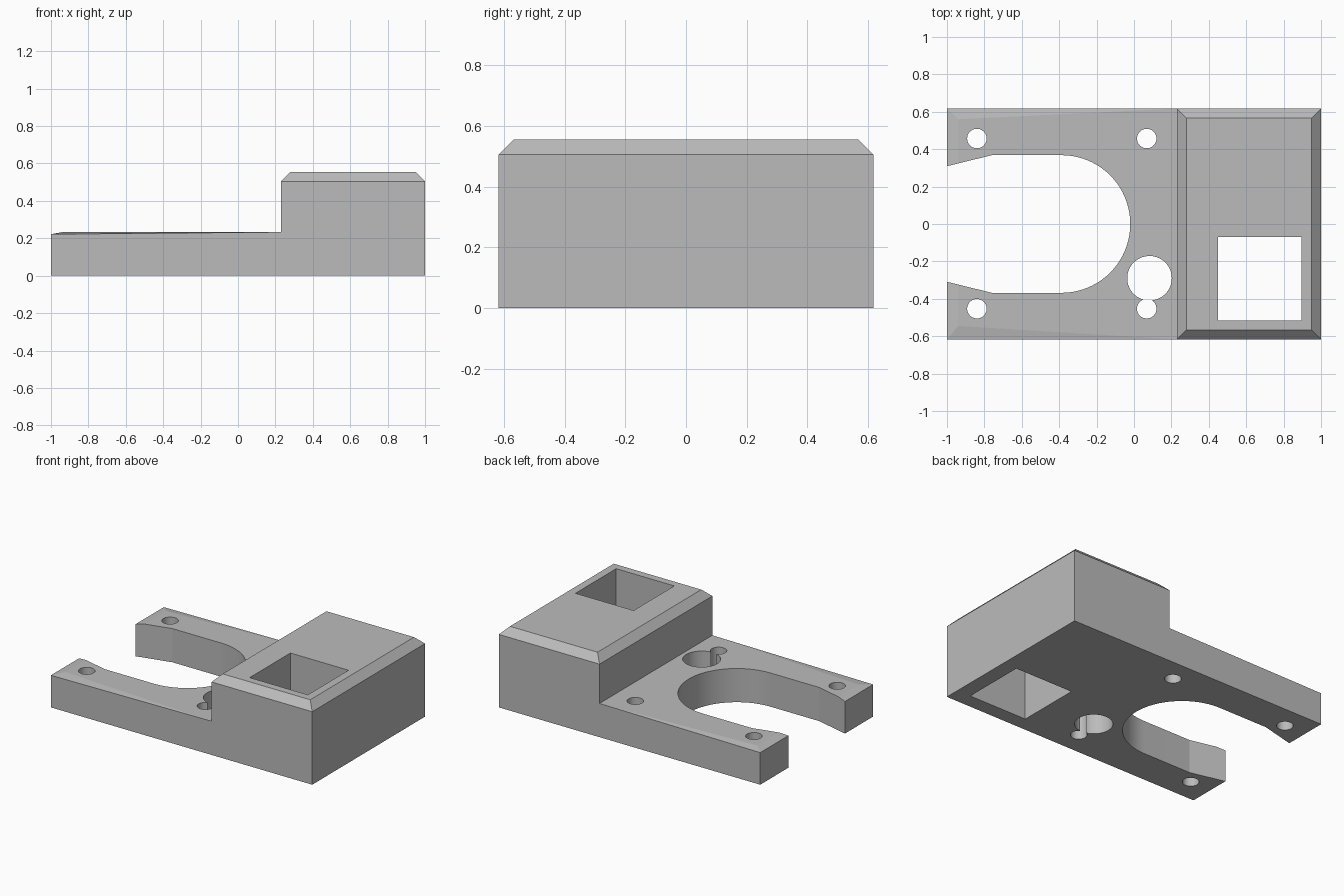
import bpy, bmesh, math

scene = bpy.context.scene
if "Cube" in bpy.data.objects:
    bpy.data.objects.remove(bpy.data.objects["Cube"], do_unlink=True)

HALF_W = 0.617
TOP = 0.233

grey = bpy.data.materials.new("plain_grey")
grey.use_nodes = True
COLOUR = (0.5, 0.5, 0.5, 1)
grey.diffuse_color = COLOUR
grey.node_tree.nodes["Principled BSDF"].inputs["Base Color"].default_value = COLOUR


def finish(name, bm):
    bmesh.ops.recalc_face_normals(bm, faces=bm.faces)
    mesh = bpy.data.meshes.new(name)
    bm.to_mesh(mesh)
    bm.free()
    mesh.materials.append(grey)
    obj = bpy.data.objects.new(name, mesh)
    scene.collection.objects.link(obj)
    return obj


def rect(x0, x1, half, z):
    return [(x, y, z) for x in (x0, x1) for y in (-half, half)]


def hull(name, points):
    """Convex solid around a few corner points."""
    bm = bmesh.new()
    for p in points:
        bm.verts.new(p)
    bmesh.ops.convex_hull(bm, input=bm.verts)
    bmesh.ops.dissolve_limit(bm, angle_limit=0.01, verts=bm.verts, edges=bm.edges)
    return finish(name, bm)


def prism(name, outline):
    """Upright cutter taller than the body."""
    bm = bmesh.new()
    face = bm.faces.new([bm.verts.new((x, y, -0.2)) for x, y in outline])
    moved = bmesh.ops.extrude_face_region(bm, geom=[face])["geom"]
    verts = [g for g in moved if isinstance(g, bmesh.types.BMVert)]
    bmesh.ops.translate(bm, verts=verts, vec=(0, 0, 1))
    obj = finish(name, bm)
    obj.hide_render = True
    return obj


def arc(cx, cy, r, start, end, n):
    return [(cx + r * math.cos(start + (end - start) * i / n),
             cy + r * math.sin(start + (end - start) * i / n)) for i in range(n + 1)]


def combine(body, other, operation):
    mod = body.modifiers.new(other.name, 'BOOLEAN')
    mod.object, mod.operation, mod.solver = other, operation, 'EXACT'
    bpy.context.view_layer.objects.active = body
    bpy.ops.object.modifier_apply(modifier=mod.name)
    bpy.data.objects.remove(other, do_unlink=True)


# Low plate, its top falling slightly towards the open end
body = hull("mounting_bracket",
            rect(-1, 0.23, HALF_W, 0) + rect(-1, -1, HALF_W, 0.222)[:2]
            + rect(0.23, 0.23, HALF_W, TOP)[:2]
            + [(-0.94, -0.545, TOP), (-0.94, 0.56, TOP)])

# Tall block with chamfered top
block = hull("block", rect(0.23, 1, HALF_W, 0) + rect(0.23, 1, HALF_W, 0.505)
             + rect(0.28, 0.95, HALF_W - 0.05, 0.555))
combine(body, block, 'UNION')

# Rounded slot flaring at the open end
slot = [(-1.2, -0.26), (-0.76, -0.368)]
slot += arc(-0.388, 0, 0.368, -math.pi / 2, math.pi / 2, 40)
slot += [(-0.76, 0.368), (-1.2, 0.26)]
combine(body, prism("slot", slot), 'DIFFERENCE')

# Square shaft through the block
shaft = [(0.45, -0.515), (0.895, -0.515), (0.895, -0.07), (0.45, -0.07)]
combine(body, prism("shaft", shaft), 'DIFFERENCE')

# Screw holes and the larger cable hole
holes = [(x, y, 0.052) for x in (-0.84, 0.068) for y in (-0.453, 0.457)]
for x, y, r in holes + [(0.083, -0.29, 0.119)]:
    combine(body, prism("hole", arc(x, y, r, 0, math.tau, 64)[:-1]), 'DIFFERENCE')

# Tidy coplanar faces and smooth only the round walls
bm = bmesh.new()
bm.from_mesh(body.data)
bmesh.ops.remove_doubles(bm, verts=bm.verts, dist=0.0001)
bmesh.ops.dissolve_limit(bm, angle_limit=0.01, verts=bm.verts, edges=bm.edges)
bm.to_mesh(body.data)
bm.free()
body.select_set(True)
bpy.context.view_layer.objects.active = body
bpy.ops.object.shade_smooth_by_angle(angle=math.radians(8))
